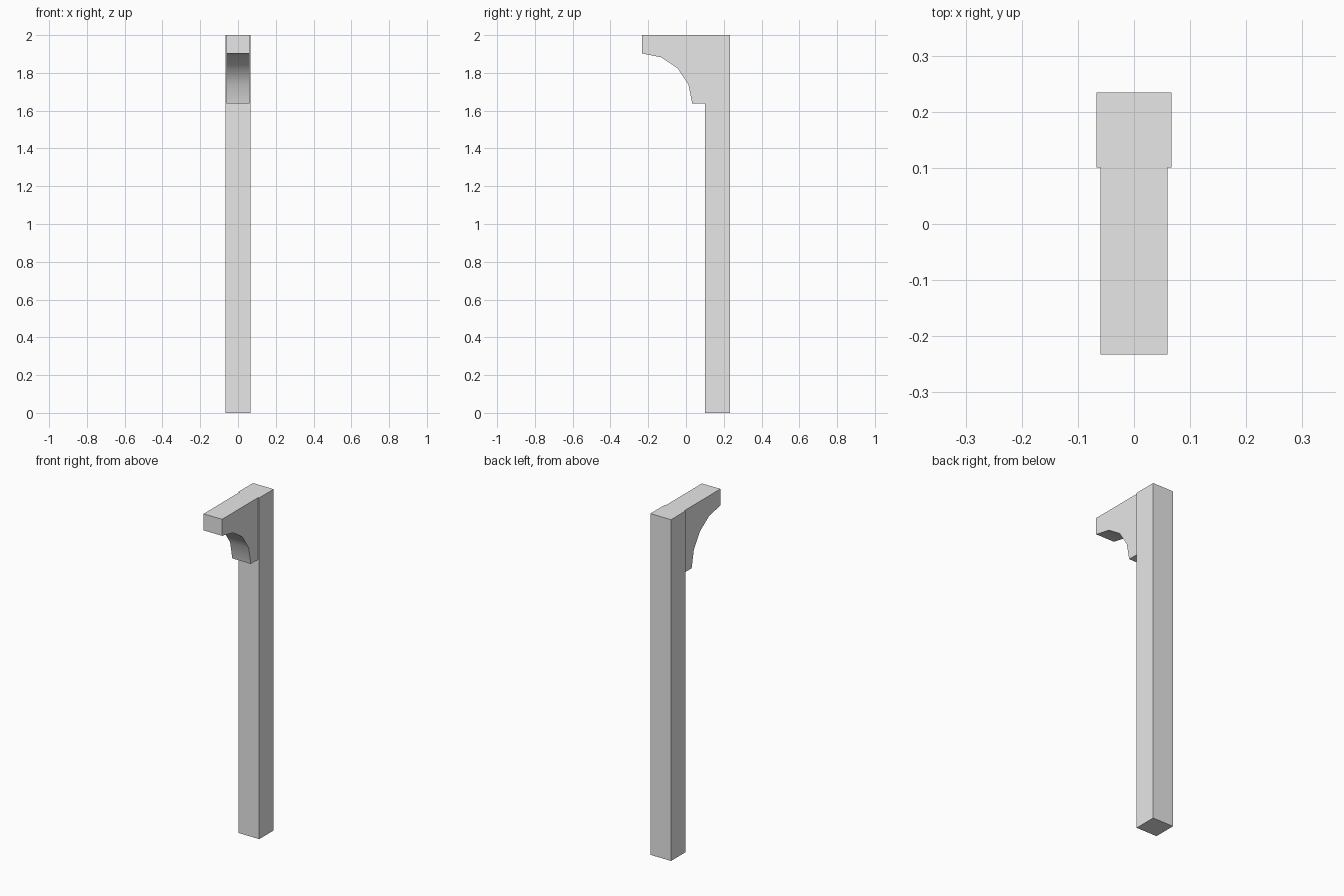
import bpy
import bmesh
from math import sin, cos, radians

cube = bpy.data.objects.get("Cube")
if cube:
    bpy.data.objects.remove(cube, do_unlink=True)

grey = bpy.data.materials.new("light_grey")
grey.use_nodes = True
colour = (0.8, 0.8, 0.8, 1)
grey.diffuse_color = colour
grey.node_tree.nodes["Principled BSDF"].inputs["Base Color"].default_value = colour


def extrude_profile(name, profile, half_width):
    """Extrude a (y, z) outline symmetrically along x."""
    bm = bmesh.new()
    face = bm.faces.new([bm.verts.new((-half_width, y, z)) for y, z in profile])
    side = bmesh.ops.extrude_face_region(bm, geom=[face])
    moved = [v for v in side["geom"] if isinstance(v, bmesh.types.BMVert)]
    bmesh.ops.translate(bm, verts=moved, vec=(2 * half_width, 0, 0))
    bmesh.ops.recalc_face_normals(bm, faces=bm.faces)
    mesh = bpy.data.meshes.new(name)
    bm.to_mesh(mesh)
    bm.free()
    mesh.materials.append(grey)
    obj = bpy.data.objects.new(name, mesh)
    bpy.context.collection.objects.link(obj)
    return obj


FRONT, JOINT, BACK = -0.233, 0.101, 0.234
TOP, BRACKET_BOTTOM = 2.0, 1.637

# Square upright post
extrude_profile("post", [(JOINT, 0), (BACK, 0), (BACK, TOP), (JOINT, TOP)], 0.067)

# Bracket with a quarter-round underside in four segments
radius = 0.266
arc = [(FRONT + radius * cos(radians(a)), BRACKET_BOTTOM + radius * sin(radians(a)))
       for a in (0, 22.5, 45, 67.5, 90)]
bracket = extrude_profile(
    "bracket", [(JOINT, BRACKET_BOTTOM), *arc, (FRONT, TOP), (JOINT, TOP)], 0.06)

# Smooth the curve while keeping the corners crisp
bpy.ops.object.select_all(action="DESELECT")
bracket.select_set(True)
bpy.context.view_layer.objects.active = bracket
bpy.ops.object.shade_smooth_by_angle(angle=radians(30))
